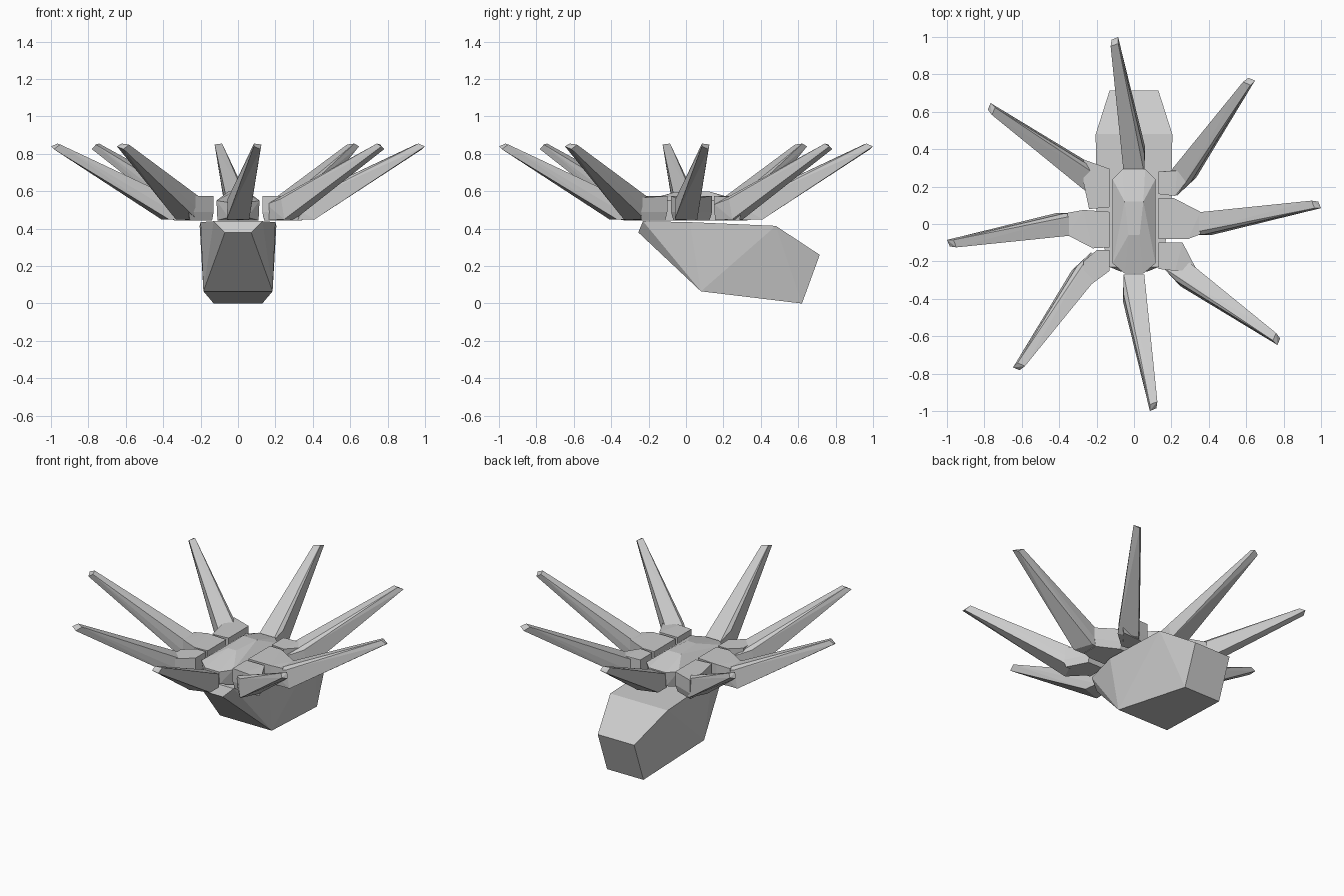
import bpy, bmesh
from math import radians
from mathutils import Vector, Matrix


def hull(name, points, rot=0.0):
    """Faceted convex solid around a few points, turned about z."""
    bm = bmesh.new()
    m = Matrix.Rotation(radians(rot), 4, 'Z')
    for p in points:
        bm.verts.new(m @ Vector(p))
    res = bmesh.ops.convex_hull(bm, input=bm.verts)
    loose = [v for v in bm.verts if not v.link_faces]
    bmesh.ops.delete(bm, geom=loose, context='VERTS')
    bmesh.ops.recalc_face_normals(bm, faces=bm.faces)
    me = bpy.data.meshes.new(name)
    bm.to_mesh(me)
    bm.free()
    ob = bpy.data.objects.new(name, me)
    bpy.context.collection.objects.link(ob)
    return ob


def mirrored(points):
    return [(s * x, y, z) for x, y, z in points for s in (1, -1)]


def block(name, outline, low=0.445, high=0.575):
    """Chunky segment: top outline, with the bottom drawn in slightly."""
    cx = sum(p[0] for p in outline) / len(outline)
    cy = sum(p[1] for p in outline) / len(outline)
    pts = [(x, y, high if abs(x) < 0.3 else high - 0.01) for x, y in outline]
    pts += [(x, y, 0.49) for x, y in outline]
    pts += [(cx + (x - cx) * 0.88, cy + (y - cy) * 0.88, low) for x, y in outline]
    return hull(name, pts)


# sloping abdomen
hull("abdomen", mirrored([
    (0.07, -0.255, 0.38), (0.13, -0.23, 0.44), (0.20, 0.02, 0.435),
    (0.205, 0.48, 0.415), (0.13, 0.715, 0.26), (0.13, 0.62, 0.0),
    (0.185, 0.08, 0.065)]))

# central back plate
hull("back_plate", mirrored([
    (0.06, 0.295, 0.55), (0.115, 0.24, 0.55), (0.115, -0.21, 0.55),
    (0.05, -0.265, 0.54), (0.05, 0.12, 0.60), (0.03, -0.06, 0.595),
    (0.06, 0.29, 0.46), (0.11, 0.22, 0.445), (0.11, -0.19, 0.445),
    (0.05, -0.26, 0.46)]))

# leg sockets, three on each side
block("right_middle_socket", [(0.13, -0.08), (0.13, 0.14), (0.21, 0.14),
                              (0.355, 0.065), (0.355, -0.055), (0.29, -0.08)])
block("right_rear_socket", [(0.13, 0.16), (0.13, 0.28), (0.23, 0.285),
                            (0.335, 0.295), (0.22, 0.15)])
block("right_front_socket", [(0.13, -0.24), (0.13, -0.10), (0.26, -0.10),
                             (0.335, -0.245), (0.22, -0.25)])
block("left_middle_socket", [(-0.13, 0.065), (-0.13, -0.125), (-0.22, -0.13),
                             (-0.355, -0.06), (-0.355, 0.06), (-0.27, 0.075)])
block("left_rear_socket", [(-0.13, 0.09), (-0.13, 0.295), (-0.27, 0.345),
                           (-0.27, 0.22), (-0.24, 0.08)])
block("left_front_socket", [(-0.13, -0.14), (-0.13, -0.25), (-0.265, -0.35),
                            (-0.27, -0.20), (-0.20, -0.14)])

# eight raised tapering legs in a ring
leg = [(0.27, -0.055, 0.53), (0.27, 0.055, 0.53), (0.27, -0.05, 0.445),
       (0.27, 0.055, 0.445), (0.41, -0.06, 0.45), (0.37, 0.06, 0.45),
       (0.38, -0.055, 0.56), (0.38, 0.06, 0.57),
       (0.965, 0.085, 0.855), (1.0, 0.085, 0.84),
       (0.95, 0.125, 0.85), (0.985, 0.12, 0.825)]
for i in range(8):
    hull(f"leg_{i + 1}", leg, 45 * i)
